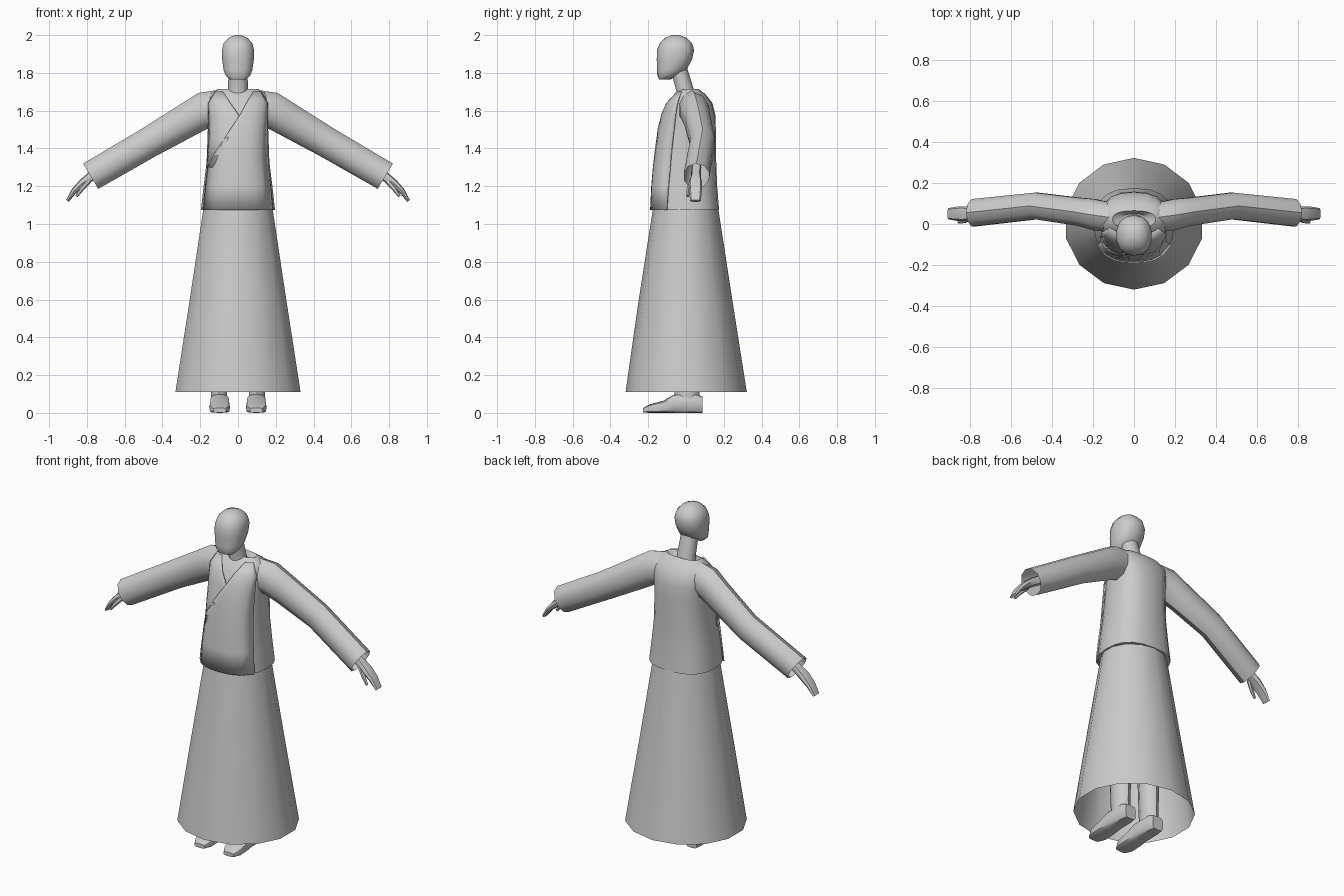
import bpy, bmesh, math
from mathutils import Vector

grey = bpy.data.materials.new("plain grey")
grey.diffuse_color = (0.6, 0.6, 0.6, 1)


def finish(name, bm, mirror=False, angle=40, thick=0):
    bmesh.ops.recalc_face_normals(bm, faces=bm.faces)
    me = bpy.data.meshes.new(name)
    bm.to_mesh(me)
    bm.free()
    me.materials.append(grey)
    ob = bpy.data.objects.new(name, me)
    bpy.context.collection.objects.link(ob)
    bpy.ops.object.select_all(action='DESELECT')
    ob.select_set(True)
    bpy.context.view_layer.objects.active = ob
    bpy.ops.object.shade_smooth_by_angle(angle=math.radians(angle))
    if thick:
        m = ob.modifiers.new("thickness", 'SOLIDIFY')
        m.thickness = thick
        m.offset = 0
    if mirror:
        ob.modifiers.new("mirror", 'MIRROR')
    return ob


def spow(v, p):
    return math.copysign(abs(v) ** p, v)


def loft(name, rings, n=14, e=2, caps=(True, True), mirror=False, angle=40):
    """Join rings given as (centre, u axis, v axis); e is the superellipse power."""
    bm = bmesh.new()
    rows = []
    for c, u, v in rings:
        c, u, v = Vector(c), Vector(u), Vector(v)
        row = []
        for i in range(n):
            t = 2 * math.pi * i / n - math.pi / 2
            row.append(bm.verts.new(c + u * spow(math.cos(t), 2 / e) + v * spow(math.sin(t), 2 / e)))
        rows.append(row)
    for r, s in zip(rows, rows[1:]):
        for i in range(n):
            j = (i + 1) % n
            bm.faces.new((r[i], r[j], s[j], s[i]))
    if caps[0]:
        bm.faces.new(rows[0])
    if caps[1]:
        bm.faces.new(rows[-1])
    return finish(name, bm, mirror, angle)


def upright(rows, x=0):
    """Horizontal rings from rows of (z, half width, front y, back y)."""
    return [((x, (f + b) / 2, z), (a, 0, 0), (0, (b - f) / 2, 0)) for z, a, f, b in rows]


# Skirt, open at the hem
loft("skirt", upright([(0.11, 0.34, -0.32, 0.322), (0.6, 0.262, -0.25, 0.245),
                       (1.1, 0.185, -0.172, 0.168)]), caps=(False, True))

# Jacket body
torso = [(1.075, 0.196, -0.174, 0.175), (1.2, 0.182, -0.168, 0.165), (1.33, 0.166, -0.157, 0.16),
         (1.5, 0.16, -0.135, 0.158), (1.58, 0.165, -0.115, 0.155), (1.64, 0.168, -0.09, 0.14),
         (1.69, 0.15, -0.055, 0.1), (1.715, 0.105, -0.02, 0.065)]
loft("jacket_body", upright(torso + [(1.685, 0.065, -0.03, 0.05)]), n=20, e=2.5,
     caps=(True, True))


def front_y(x, z):
    for p, q in zip(torso, torso[1:]):
        if z <= q[0]:
            break
    t = (z - p[0]) / (q[0] - p[0])
    a, f, b = (p[k] + (q[k] - p[k]) * t for k in (1, 2, 3))
    s = max(0, 1 - abs(x / a) ** 2.5) ** 0.4
    return (f + b) / 2 - (b - f) / 2 * s


def panel(name, rows, off, cols=8):
    """Cloth panel lying on the jacket front; rows are (z, left x, right x)."""
    bm = bmesh.new()
    grid = []
    for z, l, r in rows:
        xs = [l + (r - l) * i / cols for i in range(cols + 1)]
        grid.append([bm.verts.new((x, front_y(x, z) - off, z)) for x in xs])
    for r, s in zip(grid, grid[1:]):
        for i in range(cols):
            bm.faces.new((r[i], r[i + 1], s[i + 1], s[i]))
    finish(name, bm, thick=0.008)


# Crossed lapels, leaving a V at the throat
panel("under_lapel", [(1.3, -0.165, -0.1), (1.45, -0.152, -0.05), (1.57, -0.155, 0.01),
                      (1.64, -0.155, -0.04), (1.7, -0.12, -0.08)], 0.006)
panel("over_lapel", [(1.075, -0.18, 0.18), (1.2, -0.17, 0.17), (1.3, -0.158, 0.16),
                     (1.38, -0.118, 0.155), (1.5, -0.04, 0.152), (1.58, 0.012, 0.155),
                     (1.64, 0.045, 0.155), (1.7, 0.08, 0.12)], 0.012)

# Sleeves, open at the cuffs
loft("sleeve", [((0.1, 0.03, 1.615), (0, 0.075, 0), (0, 0, 0.095)),
                ((0.19, 0.045, 1.597), (0, 0.08, 0), (0.02, 0, 0.097)),
                ((0.27, 0.06, 1.55), (0, 0.072, 0), (0.03, 0, 0.087)),
                ((0.475, 0.088, 1.43), (0, 0.068, 0), (0.036, 0, 0.073)),
                ((0.78, 0.055, 1.253), (0, 0.07, 0), (0.04, 0, 0.067))],
     n=10, caps=(True, False), mirror=True)

# Hands and thumbs
loft("hand", [((0.7, 0.055, 1.3), (0, 0.026, 0), (0.014, 0, 0.024)),
              ((0.78, 0.052, 1.25), (0, 0.026, 0), (0.012, 0, 0.022)),
              ((0.825, 0.05, 1.216), (0, 0.036, 0), (0.012, 0, 0.018)),
              ((0.868, 0.05, 1.175), (0, 0.034, 0), (0.011, 0, 0.011)),
              ((0.903, 0.05, 1.122), (0, 0.028, 0), (0.007, 0, 0.005))], n=8, e=2.6, mirror=True)
loft("thumb", [((0.79, 0.035, 1.228), (0, 0.014, 0), (0.01, 0, 0.012)),
               ((0.828, 0.014, 1.186), (0, 0.011, 0), (0.009, 0, 0.009)),
               ((0.855, 0.008, 1.146), (0, 0.007, 0), (0.006, 0, 0.004))], n=6, mirror=True)

# Neck and head
loft("neck", upright([(1.62, 0.062, -0.065, 0.06), (1.7, 0.053, -0.05, 0.045),
                      (1.83, 0.05, -0.085, 0.005)]), n=12)
loft("head", upright([(1.766, 0.045, -0.142, -0.08), (1.785, 0.066, -0.152, -0.05),
                      (1.815, 0.078, -0.153, 0.002), (1.87, 0.086, -0.155, 0.032),
                      (1.92, 0.087, -0.154, 0.043), (1.958, 0.077, -0.138, 0.032),
                      (1.985, 0.052, -0.112, 0.004), (2.0, 0.018, -0.075, -0.035)]),
     n=14, e=2.3, angle=50)

# Legs and shoes
loft("leg", upright([(0.03, 0.044, -0.06, 0.075), (0.12, 0.044, -0.06, 0.07),
                     (0.95, 0.075, -0.08, 0.08)], 0.1), n=10, mirror=True)
loft("shoe", [((0.097, y, (z0 + z1) / 2), (w, 0, 0), (0, 0, (z1 - z0) / 2))
              for y, w, z0, z1 in [(0.088, 0.036, 0.0, 0.085), (0.05, 0.046, 0.0, 0.1),
                                   (-0.06, 0.05, 0.0, 0.098), (-0.12, 0.054, 0.0, 0.065),
                                   (-0.19, 0.054, 0.0, 0.046), (-0.228, 0.034, 0.002, 0.026)]],
     n=12, e=4, mirror=True)
